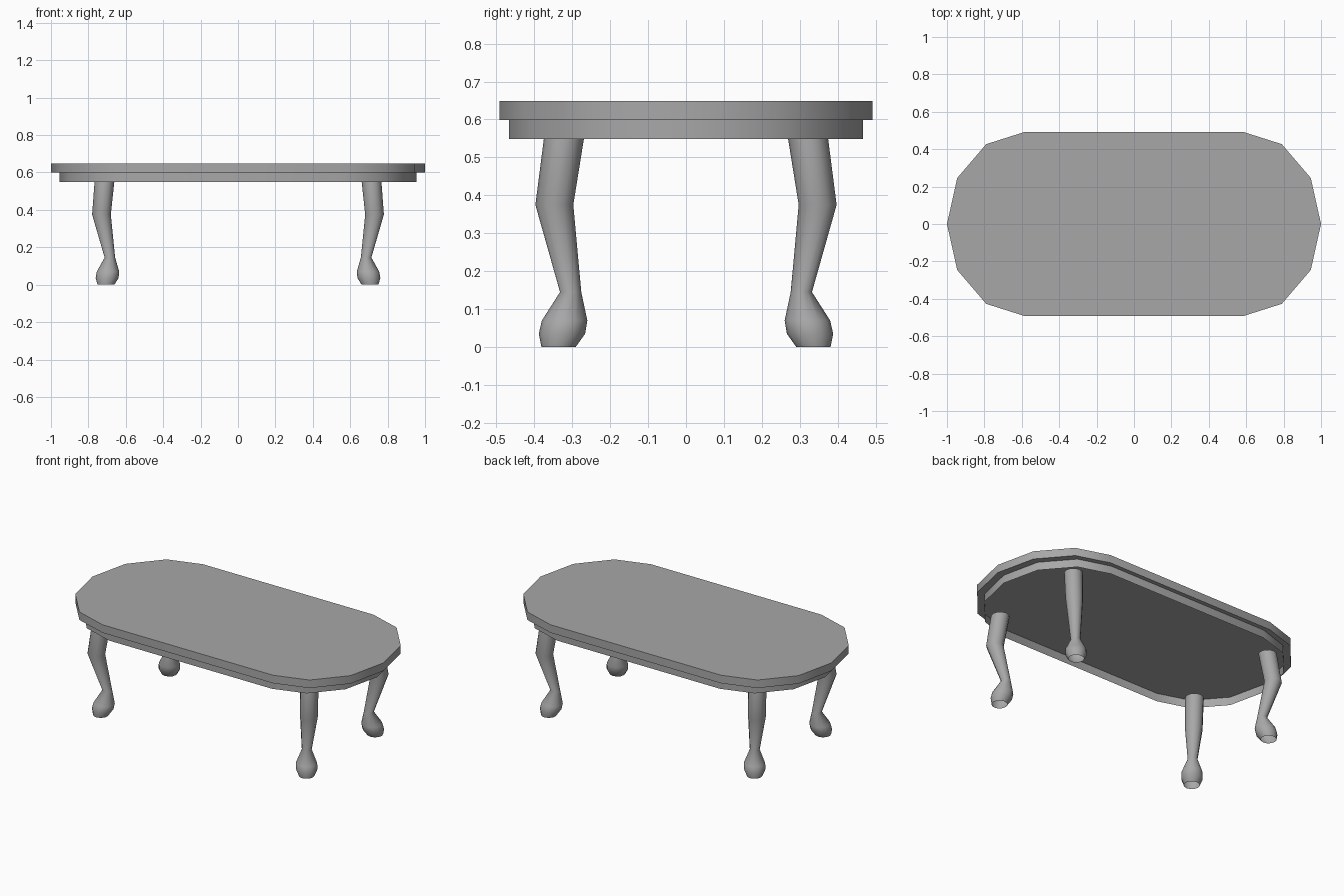
import bpy
import bmesh
from math import cos, sin, pi, radians

cube = bpy.data.objects.get("Cube")
if cube:
    bpy.data.objects.remove(cube, do_unlink=True)

GREY = (0.39, 0.39, 0.39, 1.0)
grey = bpy.data.materials.new("plain_grey")
grey.use_nodes = True
grey.diffuse_color = GREY
grey.node_tree.nodes["Principled BSDF"].inputs["Base Color"].default_value = GREY


def loft(name, rings, cap=False):
    """Skin a stack of counter-clockwise rings, listed from bottom to top."""
    bm = bmesh.new()
    loops = [[bm.verts.new(p) for p in ring] for ring in rings]
    for low, high in zip(loops, loops[1:]):
        for i in range(len(low)):
            j = (i + 1) % len(low)
            bm.faces.new((low[i], low[j], high[j], high[i]))
    if cap:
        bm.faces.new(loops[0][::-1])
        bm.faces.new(loops[-1])
    mesh = bpy.data.meshes.new(name)
    bm.to_mesh(mesh)
    bm.free()
    mesh.materials.append(grey)
    obj = bpy.data.objects.new(name, mesh)
    bpy.context.collection.objects.link(obj)
    bpy.ops.object.select_all(action="DESELECT")
    obj.select_set(True)
    bpy.context.view_layer.objects.active = obj
    bpy.ops.object.shade_smooth_by_angle(angle=radians(70))


# Rounded table outline, built from one quarter
quarter = [(1.0, 0.0), (0.945, 0.246), (0.79, 0.427), (0.585, 0.492)]
half = quarter + [(-x, y) for x, y in reversed(quarter)]
outline = half + [(-x, -y) for x, y in half[1:-1]]


def outline_rings(scale_x, scale_y, heights):
    return [[(x * scale_x, y * scale_y, z) for x, y in outline] for z in heights]


# Solid top, with a thin apron wall that is open underneath
loft("table_top", outline_rings(1.0, 1.0, (0.599, 0.649)), cap=True)
loft("apron", outline_rings(0.955, 0.947, (0.548, 0.599)))

# Curved legs with an open foot: x, y, z, radius
SIDES = 12
PROFILE = [
    (0.706, 0.336, 0.0, 0.045),
    (0.700, 0.327, 0.035, 0.061),
    (0.695, 0.320, 0.07, 0.060),
    (0.685, 0.304, 0.145, 0.028),
    (0.730, 0.347, 0.375, 0.050),
    (0.713, 0.320, 0.562, 0.053),
]
for end, sx in (("left", 1), ("right", -1)):
    for side, sy in (("front", -1), ("back", 1)):
        rings = [[(sx * x + r * cos(2 * pi * i / SIDES),
                   sy * y + r * sin(2 * pi * i / SIDES), z) for i in range(SIDES)]
                 for x, y, z, r in PROFILE]
        loft(f"{side}_{end}_leg", rings)
